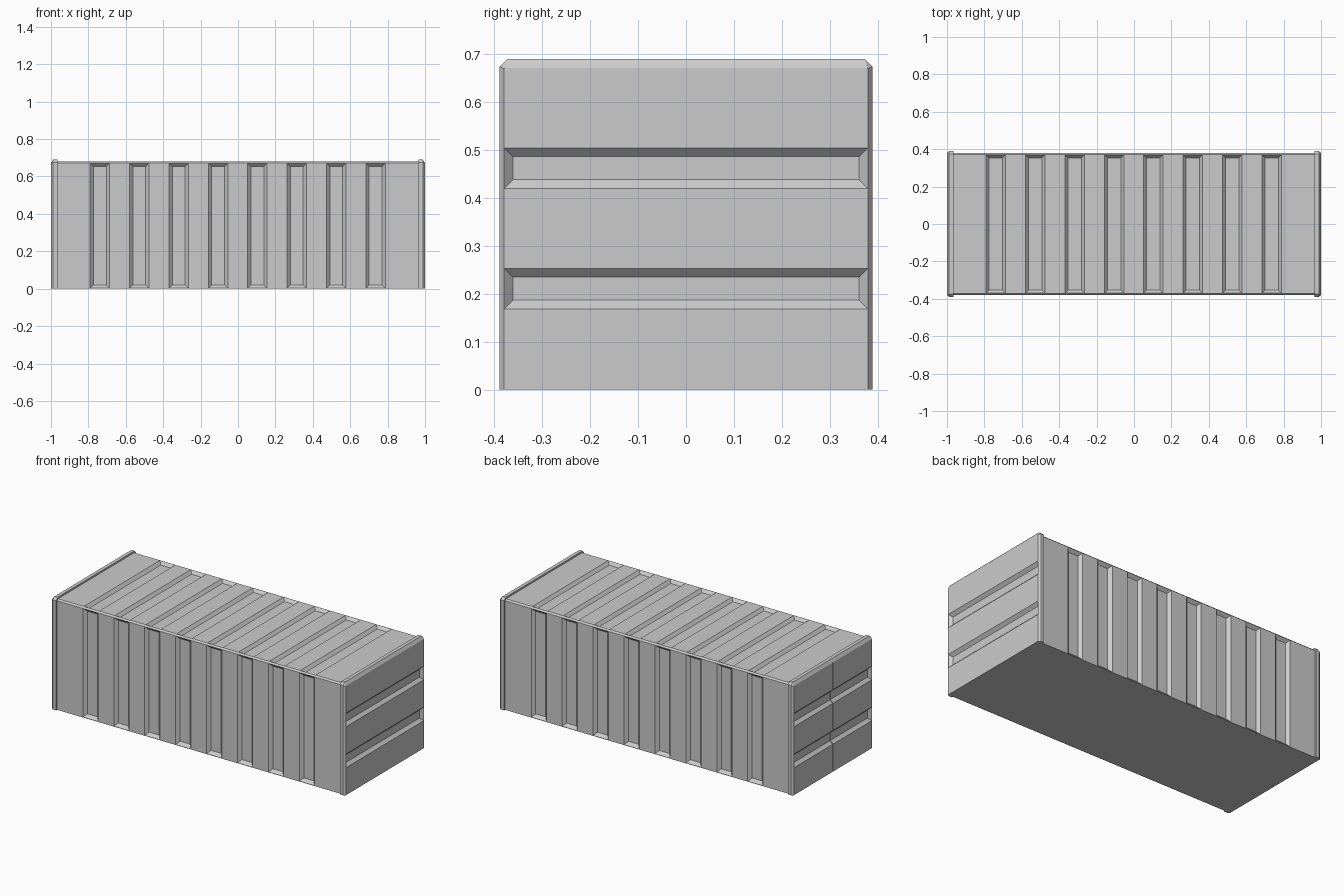
import bpy, bmesh
from mathutils import Vector

if "Cube" in bpy.data.objects:
    bpy.data.objects.remove(bpy.data.objects["Cube"])


def loft(name, rings):
    """Closed solid through rings of points."""
    bm = bmesh.new()
    loops = [[bm.verts.new(p) for p in r] for r in rings]
    n = len(loops[0])
    for a, b in zip(loops, loops[1:]):
        for i in range(n):
            j = (i + 1) % n
            bm.faces.new((a[i], a[j], b[j], b[i]))
    bm.faces.new(loops[0])
    bm.faces.new(loops[-1])
    bmesh.ops.recalc_face_normals(bm, faces=bm.faces)
    me = bpy.data.meshes.new(name)
    bm.to_mesh(me)
    bm.free()
    ob = bpy.data.objects.new(name, me)
    bpy.context.scene.collection.objects.link(ob)
    return ob


def arch(x, y, z, c):
    """Cross-section with chamfered top corners."""
    return [(x, -y, 0), (x, -y, z - c), (x, -y + c, z),
            (x, y - c, z), (x, y, z - c), (x, y, 0)]


def groove(target, centre, u, v, hu, hv, depth=0.018, slope=0.018):
    """Cut a tapered rectangular recess; u, v are in-plane axes, u x v outward."""
    c, u, v = Vector(centre), Vector(u), Vector(v)
    n = u.cross(v)
    rings = []
    for d, grow in ((-depth, -slope), (0.003, slope * 0.003 / depth)):
        a, b = hu + grow, hv + grow
        rings.append([c + n * d + u * a * s + v * b * t
                      for s, t in ((-1, -1), (1, -1), (1, 1), (-1, 1))])
    cut(target, loft("groove_cutter", rings))


def cut(target, cutter):
    cutter.hide_render = True
    cutter.hide_viewport = True
    m = target.modifiers.new("cut", 'BOOLEAN')
    m.operation = 'DIFFERENCE'
    m.solver = 'EXACT'
    m.object = cutter


# Long corrugated body
body = loft("container_body", [arch(x, 0.38, 0.68, 0.009) for x in (-0.975, 0.975)])
for i in range(8):
    x = -0.738 + i * 0.2105
    for s in (-1, 1):
        groove(body, (x, s * 0.38, 0.3365), (-s, 0, 0), (0, 0, 1), 0.052, 0.334)
    groove(body, (x, 0, 0.68), (1, 0, 0), (0, 1, 0), 0.052, 0.37, slope=0.016)

# Raised end frames with chamfered outer rims and horizontal recesses
for s, name in ((1, "end_wall"), (-1, "door_end")):
    end = loft(name, [arch(s * 0.966, 0.389, 0.69, 0.015),
                      arch(s * 0.988, 0.389, 0.69, 0.015),
                      arch(s * 1.0, 0.38, 0.672, 0.002)])
    for z in (0.211, 0.4625):
        groove(end, (s, 0, z), (0, s, 0), (0, 0, 1), 0.3795, 0.042)
    if s < 0:
        # Seam between the two doors
        seam = loft("seam_cutter", [[(-1.01, -0.003, z), (-0.98, -0.003, z),
                                     (-0.98, 0.003, z), (-1.01, 0.003, z)]
                                    for z in (-0.01, 0.672)])
        cut(end, seam)
